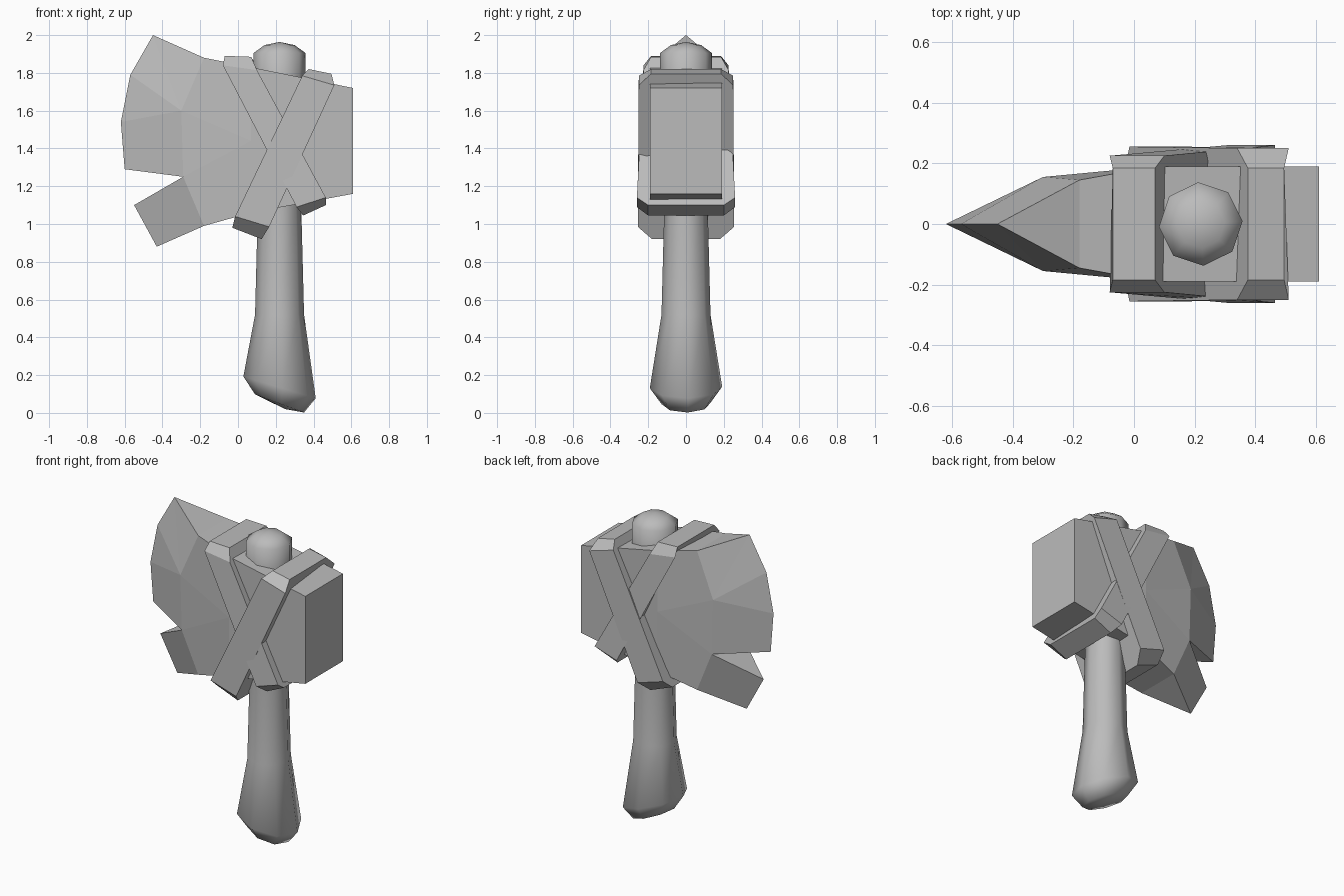
import bpy, bmesh, math

cube = bpy.data.objects.get("Cube")
if cube:
    bpy.data.objects.remove(cube, do_unlink=True)

GREY = (0.5, 0.5, 0.5, 1)
mat = bpy.data.materials.new("plain grey")
mat.diffuse_color = GREY
mat.use_nodes = True
mat.node_tree.nodes["Principled BSDF"].inputs["Base Color"].default_value = GREY


def finish(name, bm):
    bmesh.ops.recalc_face_normals(bm, faces=bm.faces)
    mesh = bpy.data.meshes.new(name)
    bm.to_mesh(mesh)
    bm.free()
    mesh.materials.append(mat)
    obj = bpy.data.objects.new(name, mesh)
    bpy.context.collection.objects.link(obj)
    return obj


# Axe head: half outline as x, z and half thickness, mirrored across y
points = dict(
    a=(-.45, 2.0, 0), b=(-.57, 1.79, 0), c=(-.62, 1.54, 0), d=(-.6, 1.29, 0),
    e=(-.29, 1.25, .155), f=(-.55, 1.1, 0), g=(-.43, .88, 0), h=(-.18, .99, .145),
    i=(.07, 1.06, .19), j=(.61, 1.16, .19), k=(.61, 1.72, .19), l=(.07, 1.83, .19),
    m=(-.18, 1.88, .145), n=(-.3, 1.6, .155), o=(.07, 1.44, .19))
side_faces = "abn anm bcn cden neo nolm ehio ehgf oijkl".split()
rim = "am ml lk kj ji ih hg de ef".split()

bm = bmesh.new()
front = {key: bm.verts.new((x, -y, z)) for key, (x, z, y) in points.items()}
back = {key: bm.verts.new((x, y, z)) if y else front[key]
        for key, (x, z, y) in points.items()}
for face in side_faces:
    bm.faces.new([front[p] for p in face])
    bm.faces.new([back[p] for p in face])
for p, q in rim:
    loop = [front[p], front[q], back[q], back[p]]
    bm.faces.new(list(dict.fromkeys(loop)))
finish("axe_head", bm)


# Crossed wraps: each station is left (x, z), right (x, z), half depth
def strap(name, stations):
    bm = bmesh.new()
    loops = []
    for side in (0, 1):
        near = [bm.verts.new((s[side][0], -s[2], s[side][1])) for s in stations]
        far = [bm.verts.new((s[side][0], s[2], s[side][1])) for s in stations]
        loops.append(near + far[::-1])
    left, right = loops
    bm.faces.new(left)
    bm.faces.new(right)
    for n in range(len(left)):
        p = n - 1
        bm.faces.new((left[p], left[n], right[n], right[p]))
    finish(name, bm)


strap("strap_falling", [
    ((-.07, 1.89), (.07, 1.885), .185), ((-.08, 1.84), (.1, 1.815), .225),
    ((.31, 1.09), (.465, 1.14), .26), ((.345, 1.045), (.465, 1.1), .2)])
strap("strap_rising", [
    ((.375, 1.82), (.495, 1.795), .185), ((.34, 1.785), (.51, 1.735), .25),
    ((-.015, 1.04), (.165, .985), .255), ((-.03, .98), (.125, .92), .18)])

# Handle: eight-sided rings of height, radius and downward tilt
SIDES, CENTRE = 8, .22
rings = [(.05, .13, .37), (.135, .192, .3), (.52, .13, 0), (1.1, .115, 0),
         (1.6, .115, 0), (1.7, .138, 0), (1.905, .138, 0), (1.947, .08, 0)]
bm = bmesh.new()
loops = []
for z, r, tilt in rings:
    loop = []
    for n in range(SIDES):
        t = math.tau * n / SIDES + math.radians(4)
        dx = r * math.cos(t)
        loop.append(bm.verts.new((CENTRE + dx, r * math.sin(t), z - tilt * dx)))
    loops.append(loop)
for low, high in zip(loops, loops[1:]):
    for n in range(SIDES):
        bm.faces.new((low[n - 1], low[n], high[n], high[n - 1]))
for loop, tip_x, tip_z in ((loops[0], .25, .02), (loops[-1], CENTRE, 1.964)):
    tip = bm.verts.new((tip_x, 0, tip_z))
    for n in range(SIDES):
        bm.faces.new((loop[n - 1], loop[n], tip))
handle = finish("handle", bm)
bpy.ops.object.select_all(action='DESELECT')
handle.select_set(True)
bpy.context.view_layer.objects.active = handle
bpy.ops.object.shade_smooth_by_angle(angle=math.radians(62))
